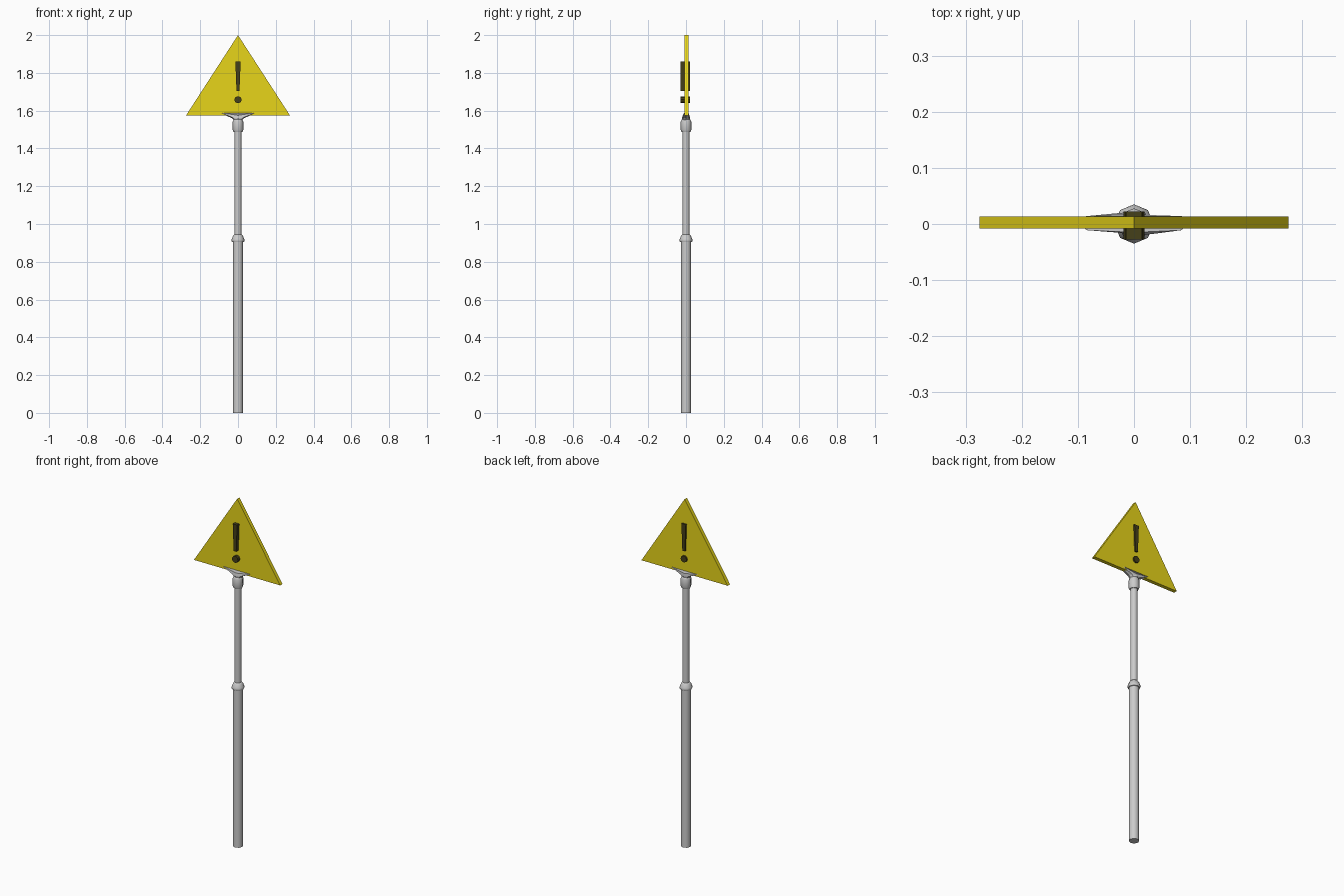
import bpy, bmesh, math

if "Cube" in bpy.data.objects:
    bpy.data.objects.remove(bpy.data.objects["Cube"])

def material(name, col):
    m = bpy.data.materials.new(name)
    m.diffuse_color = col
    m.use_nodes = True
    m.node_tree.nodes["Principled BSDF"].inputs["Base Color"].default_value = m.diffuse_color
    return m

yellow = material("sign_yellow", (0.80, 0.66, 0.01, 1))
dark = material("mark_dark", (0.06, 0.05, 0.01, 1))

def loft(name, rings, mat=None, smooth=None):
    """Skin a list of equal-length point rings and cap both ends."""
    bm = bmesh.new()
    loops = [[bm.verts.new(p) for p in r] for r in rings]
    n = len(loops[0])
    for a, b in zip(loops, loops[1:]):
        for i in range(n):
            j = (i + 1) % n
            bm.faces.new((a[i], a[j], b[j], b[i]))
    bm.faces.new(loops[0])
    bm.faces.new(loops[-1])
    bmesh.ops.recalc_face_normals(bm, faces=bm.faces)
    me = bpy.data.meshes.new(name)
    bm.to_mesh(me)
    bm.free()
    ob = bpy.data.objects.new(name, me)
    bpy.context.collection.objects.link(ob)
    if mat:
        me.materials.append(mat)
    if smooth:
        bpy.context.view_layer.objects.active = ob
        ob.select_set(True)
        bpy.ops.object.shade_smooth_by_angle(angle=math.radians(smooth))
        ob.select_set(False)
    return ob

def ring(r, z, n=8):
    return [(r * math.cos(2 * math.pi * i / n), r * math.sin(2 * math.pi * i / n), z) for i in range(n)]

def turned(name, profile):
    return loft(name, [ring(r, z) for r, z in profile], smooth=50)

def plate(name, outline, y0, y1, mat):
    return loft(name, [[(x, y, z) for x, z in outline] for y in (y0, y1)], mat)

# Telescopic octagonal post
turned("lower_post", [(0.027, 0), (0.027, 0.91)])
turned("post_collar", [(0.032, 0.905), (0.035, 0.913), (0.033, 0.92), (0.026, 0.938), (0.019, 0.945)])
turned("upper_post", [(0.019, 0.93), (0.019, 1.50)])
turned("post_cap", [(0.024, 1.488), (0.028, 1.498), (0.028, 1.542), (0.024, 1.552), (0.02, 1.556)])

# Flared bracket that grips the bottom edge of the sign
top = [(0.095, 0.002, 1.587), (0.085, 0.014, 1.588), (0, 0.017, 1.575), (-0.085, 0.014, 1.588),
       (-0.095, 0.002, 1.587), (-0.085, -0.011, 1.588), (0, -0.015, 1.575), (0.085, -0.011, 1.588)]
mid = [(x * 1.6, y, z) for x, y, z in ring(0.022, 1.562)]
loft("sign_bracket", [ring(0.022, 1.55), mid, top])

# Triangular sign
plate("warning_sign", [(-0.275, 1.575), (0.275, 1.575), (0, 2.0)], -0.008, 0.013, yellow)

# Exclamation mark passing through both faces
plate("mark_bar", [(-0.008, 1.705), (0.008, 1.705), (0.014, 1.86), (-0.014, 1.86)], -0.028, 0.022, dark)
plate("mark_dot", [(x, 1.658 + y) for x, y, _ in ring(0.019, 0, 10)], -0.028, 0.022, dark)
